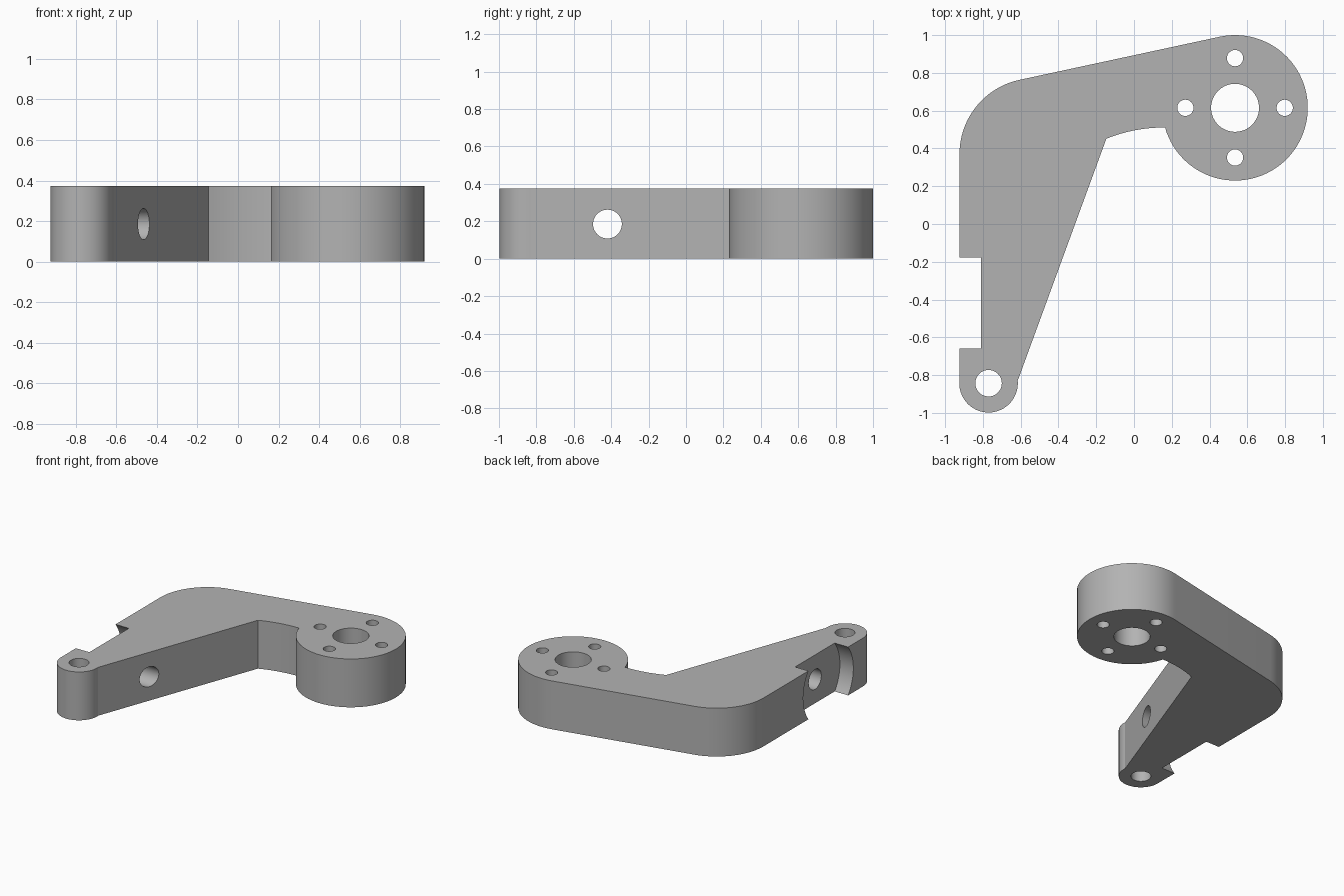
import bpy
import bmesh
from math import sin, cos, radians, pi
from mathutils import Matrix, Vector

cube = bpy.data.objects.get("Cube")
if cube:
    bpy.data.objects.remove(cube, do_unlink=True)

HEIGHT = 0.374
MID = HEIGHT / 2

grey = bpy.data.materials.new("plain grey")
grey.use_nodes = True
colour = (0.45, 0.45, 0.45, 1)
grey.diffuse_color = colour
grey.node_tree.nodes["Principled BSDF"].inputs["Base Color"].default_value = colour


def arc(x, y, radius, start, end, steps):
    """Points on an arc, angles in degrees."""
    angles = [radians(start + (end - start) * i / steps) for i in range(steps + 1)]
    return [(x + radius * cos(a), y + radius * sin(a)) for a in angles]


def add_object(name, bm):
    bmesh.ops.recalc_face_normals(bm, faces=bm.faces)
    mesh = bpy.data.meshes.new(name)
    bm.to_mesh(mesh)
    bm.free()
    mesh.materials.append(grey)
    obj = bpy.data.objects.new(name, mesh)
    bpy.context.collection.objects.link(obj)
    return obj


def drill(target, centre, radius, depth, along_x=False):
    """Cut a round hole along z or x, centred on the given point."""
    bm = bmesh.new()
    turn = Matrix.Rotation(pi / 2, 4, "Y") if along_x else Matrix()
    bmesh.ops.create_cone(bm, cap_ends=True, segments=64, radius1=radius, radius2=radius,
                          depth=depth, matrix=Matrix.Translation(Vector(centre)) @ turn)
    cutter = add_object("hole_cutter", bm)
    cutter.hide_render = True
    mod = target.modifiers.new("hole", "BOOLEAN")
    mod.operation = "DIFFERENCE"
    mod.solver = "EXACT"
    mod.object = cutter
    bpy.context.view_layer.objects.active = target
    bpy.ops.object.modifier_apply(modifier=mod.name)
    bpy.data.objects.remove(cutter, do_unlink=True)


# Arm outline: foot, inner edge, inner curve, round hub, outer corner
hub = (0.535, 0.615)
foot = (-0.77, -0.843)
outline = (arc(*foot, 0.155, 180, 365, 32)
           + arc(0.16, -0.307, 0.818, 112, 90, 10)
           + arc(*hub, 0.385, 195.7, 462.3, 64)
           + arc(-0.522, 0.37, 0.402, 102.3, 180, 24))
bm = bmesh.new()
base = bm.faces.new([bm.verts.new((x, y, 0)) for x, y in outline])
result = bmesh.ops.extrude_face_region(bm, geom=[base])
top_verts = [g for g in result["geom"] if isinstance(g, bmesh.types.BMVert)]
bmesh.ops.translate(bm, verts=top_verts, vec=(0, 0, HEIGHT))
bracket = add_object("bracket_arm", bm)

# Hub bore and its ring of four bolt holes
drill(bracket, (*hub, MID), 0.127, 1)
for i in range(4):
    a = i * pi / 2
    drill(bracket, (hub[0] + 0.263 * cos(a), hub[1] + 0.263 * sin(a), MID), 0.043, 1)

# Foot pivot hole
drill(bracket, (*foot, MID), 0.07, 1)

# Round pocket in the outer side, with a cross hole through its floor
drill(bracket, (-1.01, -0.418, MID), 0.306, 0.4, along_x=True)
drill(bracket, (-0.5, -0.42, MID - 0.002), 0.077, 1.4, along_x=True)

# Smooth curved walls, keep rims sharp
bpy.ops.object.select_all(action="DESELECT")
bracket.select_set(True)
bpy.context.view_layer.objects.active = bracket
bpy.ops.object.shade_smooth_by_angle(angle=radians(14))
